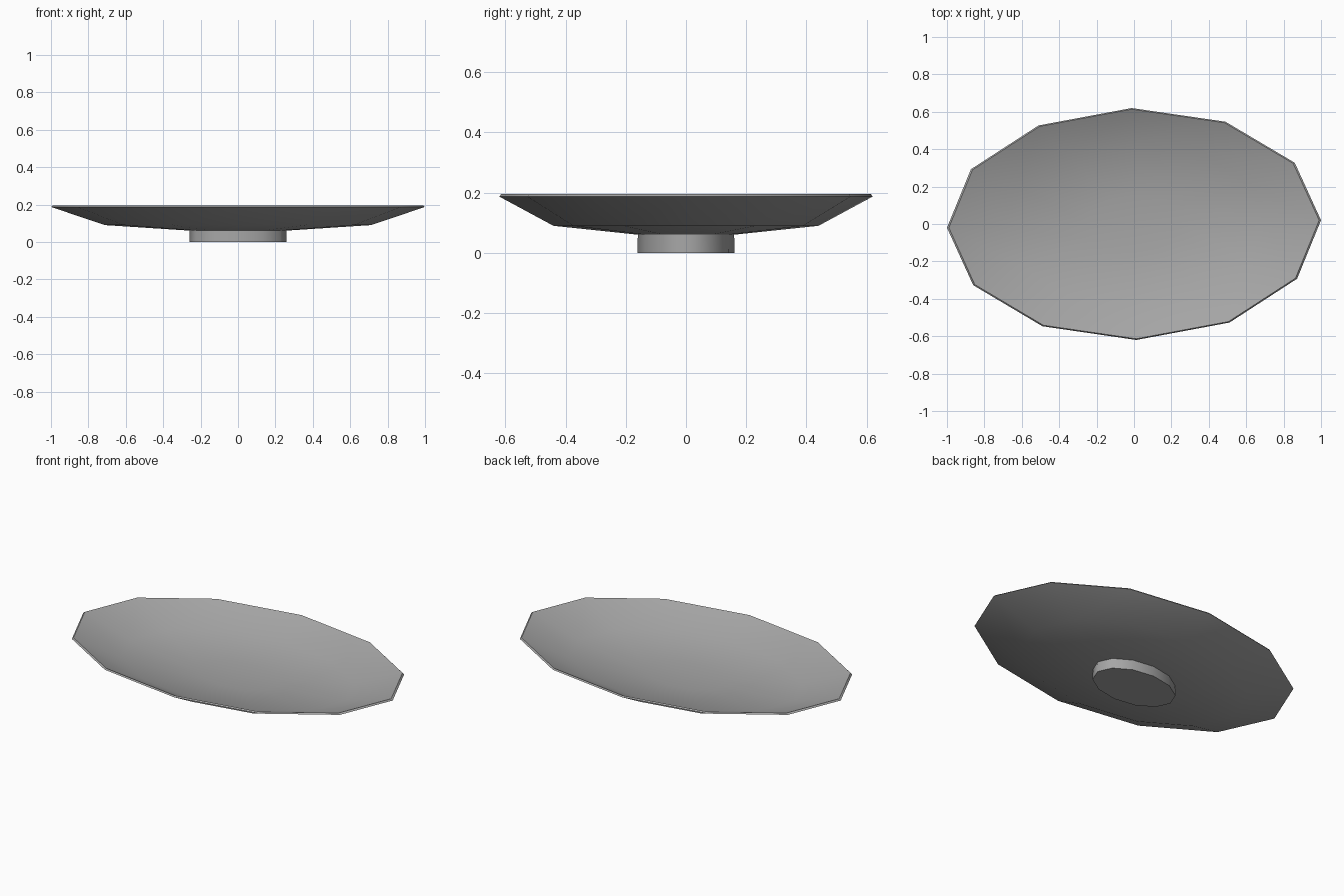
import bpy, bmesh, math

cube = bpy.data.objects.get("Cube")
if cube:
    bpy.data.objects.remove(cube)

SIDES = 12
ASPECT = 0.62
TURN = 0.02

grey = bpy.data.materials.new("grey ceramic")
grey.use_nodes = True
COLOUR = (0.38, 0.38, 0.38, 1)
grey.diffuse_color = COLOUR
grey.node_tree.nodes["Principled BSDF"].inputs["Base Color"].default_value = COLOUR


def oval_lathe(name, profile, angle):
    """Sweep (radius, height) points round an oval; radius 0 closes the surface."""
    bm = bmesh.new()
    rings = []
    for r, z in profile:
        if r == 0:
            rings.append([bm.verts.new((0, 0, z))] * SIDES)
            continue
        ring = []
        for i in range(SIDES):
            a = 2 * math.pi * i / SIDES
            ring.append(bm.verts.new((r * math.cos(a), r * ASPECT * math.sin(a), z)))
        rings.append(ring)
    for low, high in zip(rings, rings[1:]):
        for i in range(SIDES):
            j = (i + 1) % SIDES
            corners = dict.fromkeys((low[i], low[j], high[j], high[i]))
            bm.faces.new(list(corners))
    bmesh.ops.recalc_face_normals(bm, faces=bm.faces)
    mesh = bpy.data.meshes.new(name)
    bm.to_mesh(mesh)
    bm.free()
    mesh.materials.append(grey)
    obj = bpy.data.objects.new(name, mesh)
    bpy.context.collection.objects.link(obj)
    obj.rotation_euler.z = TURN
    bpy.ops.object.select_all(action="DESELECT")
    obj.select_set(True)
    bpy.context.view_layer.objects.active = obj
    bpy.ops.object.shade_smooth_by_angle(angle=math.radians(angle))
    return obj


# Shallow oval dish: underside, thin rim, hollow inside
oval_lathe("dish", [(0, 0.055), (0.25, 0.06), (0.71, 0.09), (1.0, 0.187),
                    (0.99, 0.195), (0.7, 0.105), (0.25, 0.075), (0, 0.07)], 40)

# Oval foot under the dish
oval_lathe("foot", [(0, 0), (0.26, 0), (0.258, 0.063), (0, 0.063)], 60)
